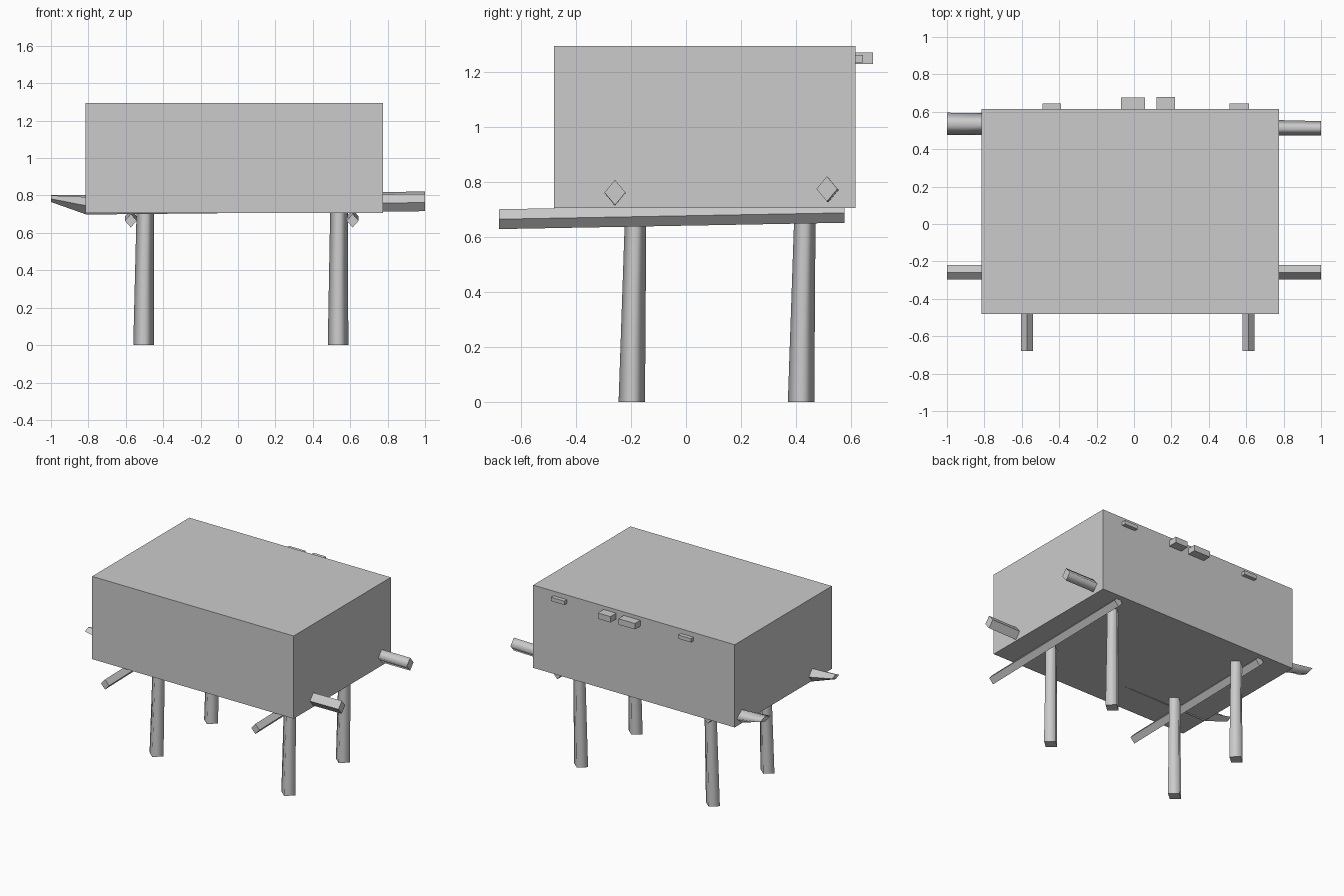
import bpy
import bmesh
from mathutils import Vector

cube = bpy.data.objects.get("Cube")
if cube:
    bpy.data.objects.remove(cube, do_unlink=True)

grey = bpy.data.materials.new("plain grey")
grey.use_nodes = True
colour = (0.6, 0.6, 0.6, 1)
grey.diffuse_color = colour
grey.node_tree.nodes["Principled BSDF"].inputs["Base Color"].default_value = colour


def finish(bm, name):
    bmesh.ops.recalc_face_normals(bm, faces=bm.faces)
    mesh = bpy.data.meshes.new(name)
    bm.to_mesh(mesh)
    bm.free()
    mesh.materials.append(grey)
    obj = bpy.data.objects.new(name, mesh)
    bpy.context.collection.objects.link(obj)
    return obj


def block(name, low, high):
    """Box between two opposite corners."""
    low, high = Vector(low), Vector(high)
    bm = bmesh.new()
    bmesh.ops.create_cube(bm, size=1)
    for v in bm.verts:
        v.co = (low + high) / 2 + v.co * (high - low)
    return finish(bm, name)


def diamond_bar(name, axes, stations, smooth=False):
    """Four-sided bar; each station is (centre, half width, up, down)."""
    a, b = (Vector(axis) for axis in axes)
    bm = bmesh.new()
    rings = []
    for centre, wide, up, down in stations:
        c = Vector(centre)
        rings.append([bm.verts.new(p) for p in
                      (c + a * wide, c + b * up, c - a * wide, c - b * down)])
    for r, s in zip(rings, rings[1:]):
        for i in range(4):
            j = (i + 1) % 4
            bm.faces.new((r[i], r[j], s[j], s[i])).smooth = smooth
    for ring in (rings[0], rings[-1]):
        cap = bm.faces.new(ring)
        for edge in cap.edges:
            edge.smooth = False
    return finish(bm, name)


X, Y, Z = (1, 0, 0), (0, 1, 0), (0, 0, 1)

# Main box
block("body_box", (-0.815, -0.48, 0.705), (0.775, 0.615, 1.295))

# Slightly leaning legs, narrower at the top
for side, x_foot, x_top in (("right", -0.505, -0.495), ("left", 0.535, 0.54)):
    for end, y_foot, y_top in (("front", -0.197, -0.182), ("back", 0.418, 0.433)):
        diamond_bar(f"{end}_{side}_leg", (X, Y),
                    [((x_foot, y_foot, 0), 0.055, 0.048, 0.048),
                     ((x_top, y_top, 0.73), 0.047, 0.038, 0.038)], smooth=True)

# Rails under the box that stick out at the front
for side, x in (("right", -0.573), ("left", 0.613)):
    diamond_bar(f"{side}_rail", (X, Z),
                [((x, -0.68, 0.665), 0.032, 0.036, 0.036),
                 ((x, 0.575, 0.688), 0.032, 0.036, 0.036)])

# Cross bars through the box, chamfered to a thin tip on one end
diamond_bar("front_cross_bar", (Y, Z),
            [((1, -0.258, 0.762), 0.038, 0.046, 0.046),
             ((-0.81, -0.258, 0.745), 0.038, 0.047, 0.047),
             ((-1, -0.258, 0.782), 0.038, 0.018, 0.017)])
diamond_bar("back_cross_bar", (Y, Z),
            [((1, 0.512, 0.775), 0.038, 0.046, 0.046),
             ((-0.81, 0.535, 0.757), 0.058, 0.045, 0.047),
             ((-1, 0.535, 0.784), 0.06, 0.018, 0.018)], smooth=True)

# Small tabs along the upper back edge
for name, x0, x1, y1, z0, z1 in (
        ("right_hinge_tab", -0.49, -0.39, 0.643, 1.235, 1.262),
        ("right_latch_tab", -0.07, 0.06, 0.676, 1.228, 1.27),
        ("left_latch_tab", 0.12, 0.22, 0.68, 1.228, 1.27),
        ("left_hinge_tab", 0.51, 0.615, 0.643, 1.235, 1.262)):
    block(name, (x0, 0.6, z0), (x1, y1, z1))
